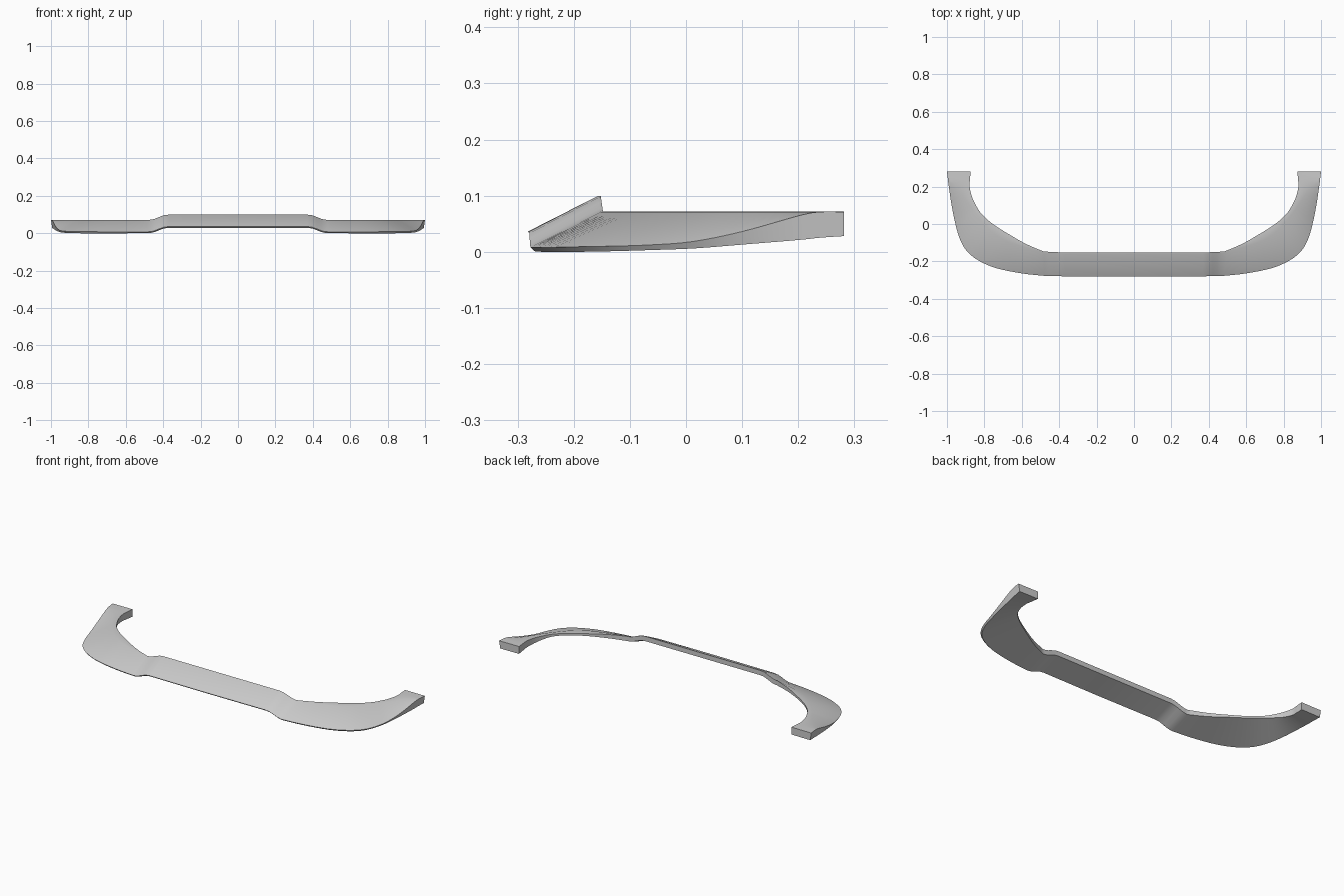
import bpy, bmesh
from mathutils import Vector

if "Cube" in bpy.data.objects:
    bpy.data.objects.remove(bpy.data.objects["Cube"])

# Stations from the centre to the end of one arm:
# outer ridge x,y,z | bottom z | crest x,y | inner edge x,y | inner bottom z
ARM = [
    (.48, -.277, .008, .001, .48, -.152, .48, -.148, .044),
    (.60, -.264, .008, .000, .58, -.125, .575, -.108, .050),
    (.74, -.235, .008, .000, .68, -.093, .66, -.060, .057),
    (.84, -.190, .009, .000, .75, -.050, .73, -.017, .060),
    (.90, -.137, .010, .001, .795, -.005, .78, .020, .060),
    (.935, -.070, .012, .003, .835, .042, .820, .060, .057),
    (.957, .010, .018, .006, .868, .085, .845, .100, .051),
    (.975, .100, .036, .013, .905, .140, .866, .145, .042),
    (.990, .200, .064, .021, .950, .205, .879, .200, .034),
    (.995, .238, .071, .025, .985, .238, .877, .238, .031),
    (1.0, .282, .071, .028, .990, .282, .873, .282, .029),
]
# Raised middle: x and lift
MIDDLE = [(0, .028), (.37, .028), (.395, .025), (.42, .016), (.445, .006), (.465, .001)]


def spline(rows, steps):
    """Catmull-Rom through the stations."""
    out = []
    v = [Vector(r) for r in rows]
    for i in range(len(v) - 1):
        a, b = v[max(i - 1, 0)], v[i]
        c, d = v[i + 1], v[min(i + 2, len(v) - 1)]
        for k in range(steps):
            t = k / steps
            out.append(.5 * (2 * b + (c - a) * t + (2 * a - 5 * b + 4 * c - d) * t * t
                             + (3 * b - a - 3 * c + d) * t ** 3))
    return out + [v[-1]]


def section(s, lift=0):
    """Closed cross-section: bottom, ridge, crest, inner top, inner bottom."""
    rx, ry, rz, bz, cx, cy, ix, iy, jz = s
    inward = (Vector((ix, iy)) - Vector((rx, ry))).normalized() * .007
    return [(rx + inward.x, ry + inward.y, bz + lift), (rx, ry, rz + lift),
            (cx, cy, .071 + lift), (ix, iy, .0715 + lift), (ix, iy, jz + lift)]


sections = [section((x, -.282 + .005 * (x / .48) ** 3, .008, .001,
                     x, -.158 + .006 * (1 - l / .028), x, -.152 + .004 * (1 - l / .028), .044), l)
            for x, l in MIDDLE]
sections += [section(s) for s in spline(ARM, 4)]

# Loft the half body and close its end
bm = bmesh.new()
rings = [[bm.verts.new(p) for p in sec] for sec in sections]
for a, b in zip(rings, rings[1:]):
    for k in range(5):
        n = (k + 1) % 5
        bm.faces.new((a[k], a[n], b[n], b[k]))
bm.faces.new(rings[-1])
bmesh.ops.recalc_face_normals(bm, faces=bm.faces)
if sum((f.normal.z * f.calc_area() * f.calc_center_median().z) for f in bm.faces) < 0:
    bmesh.ops.reverse_faces(bm, faces=bm.faces)

mesh = bpy.data.meshes.new("front_lip")
bm.to_mesh(mesh)
bm.free()
lip = bpy.data.objects.new("front_lip", mesh)
bpy.context.collection.objects.link(lip)

# Mirror to the other side
mirror = lip.modifiers.new("mirror", 'MIRROR')
mirror.use_clip = True
bpy.context.view_layer.objects.active = lip
lip.select_set(True)
bpy.ops.object.modifier_apply(modifier="mirror")
bpy.ops.object.shade_smooth_by_angle(angle=0.5)
